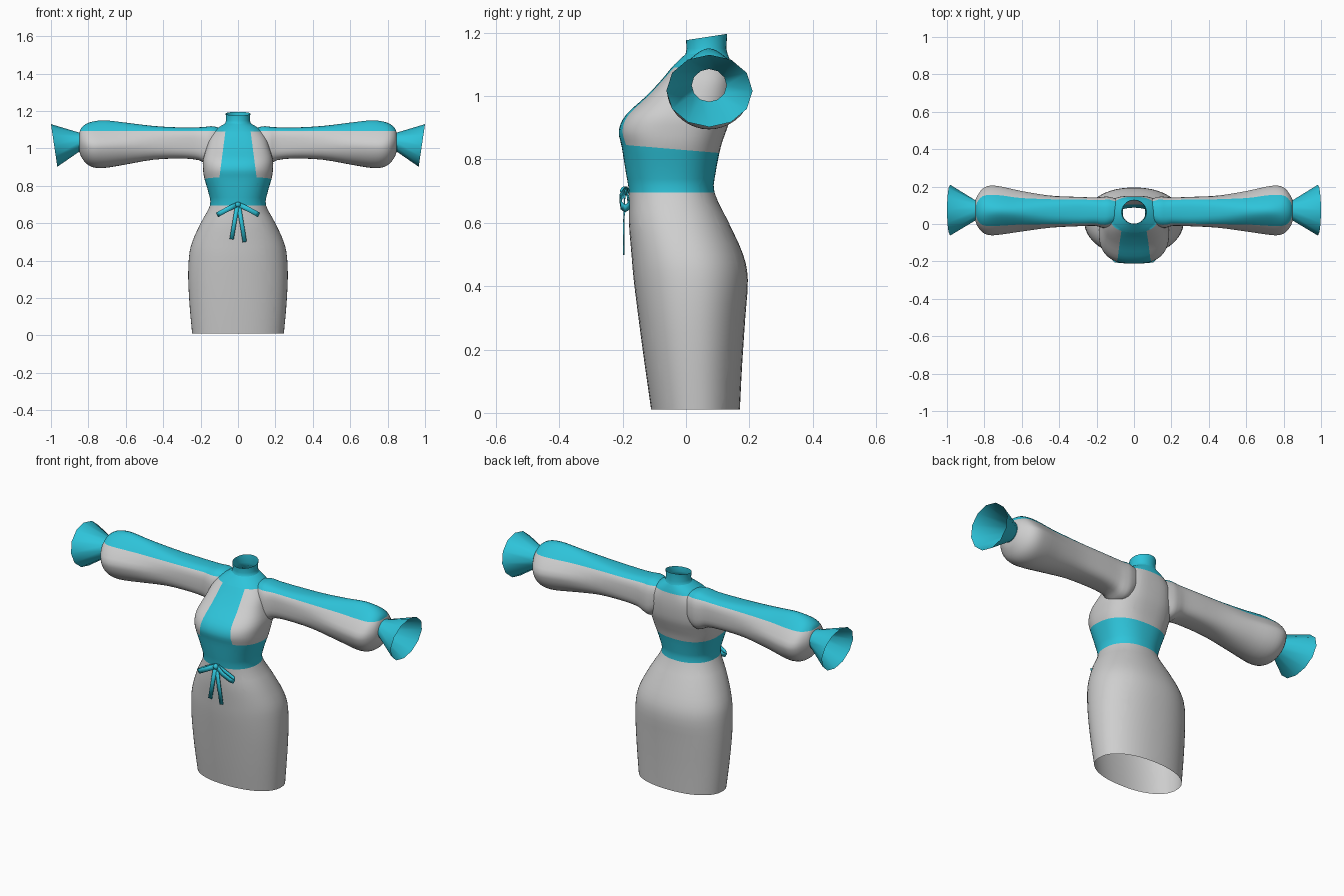
import bpy, bmesh, math
from mathutils import Vector

if "Cube" in bpy.data.objects:
    bpy.data.objects.remove(bpy.data.objects["Cube"])


def material(name, colour):
    m = bpy.data.materials.new(name)
    m.use_nodes = True
    m.diffuse_color = colour
    bsdf = m.node_tree.nodes["Principled BSDF"]
    bsdf.inputs["Base Color"].default_value = colour
    bsdf.inputs["Roughness"].default_value = 0.7
    return m


GREY = material("light grey cloth", (0.62, 0.62, 0.62, 1))
TEAL = material("teal cloth", (0.027, 0.55, 0.70, 1))


def finish(name, bm, mats, angle=40):
    bmesh.ops.recalc_face_normals(bm, faces=bm.faces)
    mesh = bpy.data.meshes.new(name)
    bm.to_mesh(mesh)
    bm.free()
    obj = bpy.data.objects.new(name, mesh)
    bpy.context.collection.objects.link(obj)
    for m in mats:
        mesh.materials.append(m)
    bpy.ops.object.select_all(action='DESELECT')
    obj.select_set(True)
    bpy.context.view_layer.objects.active = obj
    bpy.ops.object.shade_smooth_by_angle(angle=math.radians(angle))
    return obj


def refine(rows, steps):
    """Catmull-Rom interpolation of the section parameters."""
    out = []
    for i in range(len(rows) - 1):
        quad = [rows[max(i - 1, 0)], rows[i], rows[i + 1], rows[min(i + 2, len(rows) - 1)]]
        for k in range(steps):
            t = k / steps
            out.append([b + t * (c - a + t * (2 * a - 5 * b + 4 * c - d + t * (3 * (b - c) + d - a))) / 2
                        for a, b, c, d in zip(*quad)])
    return out + [list(rows[-1])]


def loft(rows, place, sides):
    """Skin a tube over rounded-square sections, open at both ends."""
    bm = bmesh.new()
    rings = []
    for row in rows:
        ring = []
        for k in range(sides):
            a = math.tau * k / sides
            power = 2 / row[-1]
            u = math.copysign(abs(math.cos(a)) ** power, math.cos(a))
            v = math.copysign(abs(math.sin(a)) ** power, math.sin(a))
            ring.append(bm.verts.new(place(row, u, v)))
        rings.append(ring)
    for lo, hi in zip(rings, rings[1:]):
        for k in range(sides):
            j = (k + 1) % sides
            bm.faces.new((lo[k], lo[j], hi[j], hi[k]))
    return bm


def cut(bm, point, normal):
    bmesh.ops.bisect_plane(bm, geom=bm.verts[:] + bm.edges[:] + bm.faces[:],
                           plane_co=point, plane_no=normal)


def upright(row, u, v):
    z, half, front, back, _ = row
    return (half * u, (front + back) / 2 + (back - front) / 2 * v, z)


# Dress body: height, half width, front, back, squareness
BODY = [(0.01, .245, -.11, .17, 2.2), (.15, .258, -.13, .177, 2.2), (.3, .266, -.15, .187, 2.2),
        (.42, .262, -.165, .195, 2.2), (.5, .245, -.172, .18, 2.2), (.6, .20, -.18, .135, 2.2),
        (.695, .15, -.18, .09, 2.2), (.76, .157, -.19, .094, 2.3), (.84, .18, -.203, .11, 2.5),
        (.89, .187, -.212, .127, 2.6), (.94, .187, -.19, .143, 2.7), (1.0, .17, -.125, .15, 2.8),
        (1.05, .155, -.078, .15, 2.8), (1.09, .13, -.045, .145, 2.5), (1.115, .10, -.02, .138, 2.2),
        (1.135, .066, .002, .13, 2)]
bm = loft(refine(BODY, 3), upright, 56)


def belt_top(y):
    return .829 - .085 * y


def panel_half(z):
    return .10 - .13 * (z - .84)


cut(bm, (0, 0, .695), (0, 0, 1))
cut(bm, (0, 0, belt_top(0)), (0, .085, 1))
cut(bm, (0, 0, 1.09), (0, 0, 1))
for s in (-1, 1):
    cut(bm, (s * panel_half(.84), 0, .84), (s, 0, .13))
for f in bm.faces:
    c = f.calc_center_median()
    belt = .695 < c.z < belt_top(c.y)
    panel = c.z > .8 and c.y < .03 and abs(c.x) < panel_half(c.z)
    f.material_index = int(belt or panel or c.z > 1.09)
finish("dress_body", bm, (GREY, TEAL))

# Standing collar with a raised back edge
COLLAR = [(1.11, .098, -.02, .14, 2), (1.13, .07, -.002, .132, 2),
          (1.15, .063, .002, .127, 2), (1.186, .066, 0, .13, 2)]


def collar_place(row, u, v):
    x, y, z = upright(row, u, v)
    return (x, y, z + (.01 * v if row[0] > 1.18 else 0))


finish("collar", loft(COLLAR, collar_place, 32), (TEAL,))

# Sleeves: distance out, top, bottom, front, back, top taper, squareness
SLEEVE = [(.06, 1.10, .98, .02, .125, 0, 2.6), (.13, 1.118, .915, -.015, .145, 0, 2.8),
          (.17, 1.116, .915, -.02, .145, 0, 2.8), (.21, 1.113, .937, -.01, .142, 0, 3),
          (.3, 1.112, .946, -.012, .145, 0, 3), (.45, 1.12, .94, -.02, .152, .1, 2.6),
          (.6, 1.138, .914, -.04, .176, .35, 2.1), (.71, 1.15, .896, -.056, .2, .45, 2),
          (.77, 1.145, .898, -.06, .205, .4, 2), (.81, 1.132, .918, -.045, .188, .25, 2),
          (.838, 1.11, .955, -.01, .15, .1, 2), (.848, 1.085, .982, .018, .128, 0, 2)]
# Flared cuffs: distance out, top, bottom, front, back, lean, squareness
CUFF = [(.825, 1.09, .977, .012, .134, 0, 2), (.85, 1.085, .982, .018, .128, 0, 2),
        (.983, 1.13, .902, -.062, .21, .017, 2)]

for side, s in (("left", 1), ("right", -1)):
    def sleeve_place(row, u, v):
        out, top, bottom, front, back, taper, _ = row
        u *= 1 - taper * max(v, 0)
        return (s * out, (front + back) / 2 + (back - front) / 2 * u,
                (top + bottom) / 2 + (top - bottom) / 2 * v)

    def cuff_place(row, u, v):
        x, y, z = sleeve_place(row[:5] + (0, 2), u, v)
        return (x + s * row[5] * v, y, z)

    bm = loft(refine(SLEEVE, 3), sleeve_place, 36)
    cut(bm, (0, 0, 1.092), (0, 0, 1))
    for f in bm.faces:
        f.material_index = int(f.calc_center_median().z > 1.092)
    finish(side + "_sleeve", bm, (GREY, TEAL))
    finish(side + "_cuff", loft(CUFF, cuff_place, 12), (TEAL,))


def ribbon(name, path, width):
    """Flat strip along a path, its width lying in the front plane."""
    bm = bmesh.new()
    path = [Vector(p) for p in path]
    run = path[len(path) // 2] - path[0]
    across = Vector((-run.z, 0, run.x)).normalized() * width / 2
    pairs = [(bm.verts.new(p - across), bm.verts.new(p + across)) for p in path]
    for (a, b), (c, d) in zip(pairs, pairs[1:]):
        bm.faces.new((a, b, d, c))
    obj = finish(name, bm, (TEAL,))
    thick = obj.modifiers.new("thickness", 'SOLIDIFY')
    thick.thickness = .004
    thick.offset = 0


# Bow at the waist: two loops, two tails and a knot
for side, s in (("left", 1), ("right", -1)):
    ribbon(side + "_bow_loop", [(0, -.19, .702), (s * .05, -.208, .678), (s * .095, -.204, .654),
                                (s * .11, -.192, .645), (s * .095, -.178, .654),
                                (s * .05, -.183, .678), (0, -.186, .702)], .026)
ribbon("left_bow_tail", [(.003, -.193, .70), (.02, -.196, .60), (.036, -.196, .50)], .022)
ribbon("right_bow_tail", [(-.003, -.193, .70), (-.018, -.196, .61), (-.034, -.196, .515)], .022)

bm = bmesh.new()
bmesh.ops.create_uvsphere(bm, u_segments=12, v_segments=8, radius=.015)
bmesh.ops.translate(bm, verts=bm.verts, vec=(0, -.193, .70))
finish("bow_knot", bm, (TEAL,))
